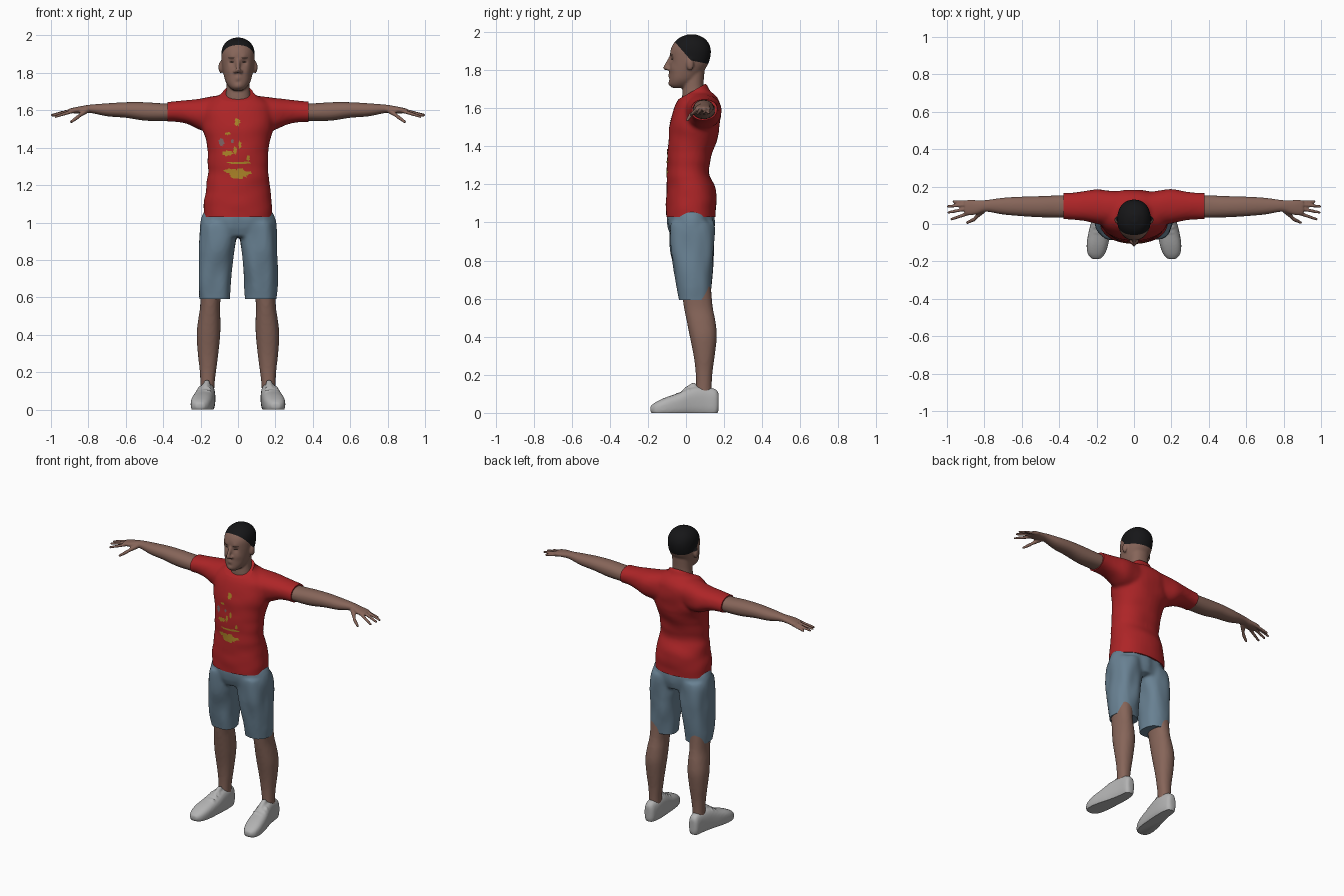
import bpy, bmesh, math, random
from mathutils import Vector, Matrix, noise
from mathutils.bvhtree import BVHTree

random.seed(4)
if "Cube" in bpy.data.objects:
    bpy.data.objects.remove(bpy.data.objects["Cube"])


def material(name, r, g, b):
    mat = bpy.data.materials.new(name)
    mat.use_nodes = True
    mat.diffuse_color = (r, g, b, 1)
    shader = next(n for n in mat.node_tree.nodes if n.type == 'BSDF_PRINCIPLED')
    shader.inputs["Base Color"].default_value = (r, g, b, 1)
    shader.inputs["Roughness"].default_value = 0.8
    return mat


SKIN = material("brown_skin", 0.24, 0.13, 0.10)
HAIR = material("black_hair", 0.008, 0.008, 0.009)
RED = material("red_cotton", 0.42, 0.018, 0.020)
BLUE = material("blue_denim", 0.14, 0.22, 0.29)
WHITE = material("pale_grey_shoe", 0.45, 0.45, 0.45)
YELLOW = material("mustard_print", 0.40, 0.22, 0.02)
GREY = material("grey_print", 0.20, 0.12, 0.12)
DARK = material("dark_eye", 0.03, 0.018, 0.014)


def spline(keys, steps):
    """Smooth Catmull-Rom rows through the key rows."""
    rows = []
    for i in range(len(keys) - 1):
        p, q = keys[i], keys[i + 1]
        o, r = keys[max(i - 1, 0)], keys[min(i + 2, len(keys) - 1)]
        for k in range(steps):
            t = k / steps
            rows.append([b + t / 2 * (c - a + t * (2*a - 5*b + 4*c - d + t * (3*b - a - 3*c + d)))
                         for a, b, c, d in zip(o, p, q, r)])
    return rows + [list(keys[-1])]


def loft(bm, axis, keys, side=1, power=2.2, n=32, steps=4):
    """Closed body through rows of (position, low, high, low, high)."""
    rings = []
    for t, a0, a1, b0, b1 in spline(keys, steps):
        ring = []
        for k in range(n):
            w = math.tau * k / n
            c, s = math.cos(w), math.sin(w)
            a = (a0 + a1) / 2 + (a1 - a0) / 2 * math.copysign(abs(c) ** (2 / power), c)
            b = (b0 + b1) / 2 + (b1 - b0) / 2 * math.copysign(abs(s) ** (2 / power), s)
            x, y, z = {'x': (t, a, b), 'y': (a, t, b), 'z': (a, b, t)}[axis]
            ring.append(bm.verts.new((x * side, y, z)))
        rings.append(ring)
    for lo, hi in zip(rings, rings[1:]):
        for k in range(n):
            bm.faces.new((lo[k], lo[k - 1], hi[k - 1], hi[k]))
    bm.faces.new(rings[0])
    bm.faces.new(rings[-1])


def ball(bm, centre, size):
    bmesh.ops.create_icosphere(bm, subdivisions=2, radius=1,
                               matrix=Matrix.Translation(centre) @ Matrix.Diagonal((*size, 1)))


def tube(bm, p, q, r0, r1, side=1):
    """Tapered finger-like rod from overlapping balls."""
    for k in range(16):
        t = k / 15
        c = Vector(p).lerp(Vector(q), t)
        ball(bm, (c.x * side, c.y, c.z), [r0 + (r1 - r0) * t] * 3)


def fuse(name, bm, mats, voxel, smooth, sculpt=None, cuts=(), seams=(), rule=None):
    """Merge overlapping bodies into one skin, shape it, trim it flat at the cuts."""
    bmesh.ops.recalc_face_normals(bm, faces=bm.faces)
    ob = bpy.data.objects.new(name, bpy.data.meshes.new(name))
    bm.to_mesh(ob.data)
    bm.free()
    bpy.context.scene.collection.objects.link(ob)
    mod = ob.modifiers.new("merge", 'REMESH')
    mod.mode, mod.voxel_size = 'VOXEL', voxel
    mod = ob.modifiers.new("soften", 'SMOOTH')
    mod.factor, mod.iterations = 0.5, smooth
    graph = bpy.context.evaluated_depsgraph_get()
    mesh = bpy.data.meshes.new_from_object(ob.evaluated_get(graph))
    ob.modifiers.clear()
    ob.data = mesh
    mesh.materials.clear()
    for m in mats:
        mesh.materials.append(m)
    bm = bmesh.new()
    bm.from_mesh(mesh)
    if sculpt:
        bm.normal_update()
        moves = [sculpt(v.co, v.normal) for v in bm.verts]
        for v, move in zip(bm.verts, moves):
            v.co += move
    for co, no, trim in [(*c, True) for c in cuts] + [(*s, False) for s in seams]:
        cut = bmesh.ops.bisect_plane(bm, geom=bm.verts[:] + bm.edges[:] + bm.faces[:],
                                     plane_co=co, plane_no=no, clear_outer=trim)
        if trim:
            edges = [e for e in cut["geom_cut"] if isinstance(e, bmesh.types.BMEdge)]
            bmesh.ops.holes_fill(bm, edges=edges, sides=0)
    bmesh.ops.recalc_face_normals(bm, faces=bm.faces)
    for f in bm.faces:
        f.smooth = True
        f.material_index = rule(f.calc_center_median()) if rule else 0
    for e in bm.edges:
        e.smooth = e.calc_face_angle(0) < 0.8
    bm.to_mesh(mesh)
    bm.free()
    return ob


def patches(name, target, mat, shapes, rough=0.0, lift=0.003):
    """Thin painted shapes (x, z, width, height) laid on the front of a body."""
    source = bmesh.new()
    source.from_mesh(target.data)
    tree = BVHTree.FromBMesh(source)
    source.free()
    bm = bmesh.new()
    n = 28
    for x, z, w, h in shapes:
        def place(u, v):
            px, pz = x + u * w / 2, z + v * h / 2
            hit = tree.ray_cast(Vector((px, -1, pz)), Vector((0, 1, 0)))[0]
            return bm.verts.new((px, hit.y - lift, pz))
        edge = [1 - rough * random.random() for _ in range(n)]
        centre, last = place(0, 0), None
        for j in range(1, 6):
            ring = [place(math.cos(math.tau * k / n) * edge[k] * j / 5,
                          math.sin(math.tau * k / n) * edge[k] * j / 5) for k in range(n)]
            for k in range(n):
                if last:
                    bm.faces.new((last[k - 1], ring[k - 1], ring[k], last[k]))
                else:
                    bm.faces.new((centre, ring[k - 1], ring[k]))
            last = ring
    for f in bm.faces:
        f.smooth = True
    mesh = bpy.data.meshes.new(name)
    bm.to_mesh(mesh)
    bm.free()
    mesh.materials.append(mat)
    bpy.context.scene.collection.objects.link(bpy.data.objects.new(name, mesh))


def folds(amount, sx, sy, sz):
    return lambda co, no: no * amount * noise.noise(Vector((co.x * sx, co.y * sy, co.z * sz)))


# Head with neck, nose and ears
bm = bmesh.new()
loft(bm, 'z', [(1.706, -.025, .025, -.07, -.01), (1.722, -.046, .046, -.086, .03),
               (1.75, -.065, .065, -.088, .06), (1.79, -.077, .077, -.086, .09),
               (1.83, -.085, .085, -.084, .115), (1.87, -.089, .089, -.084, .128),
               (1.91, -.089, .089, -.08, .13), (1.945, -.079, .079, -.062, .117),
               (1.972, -.055, .055, -.032, .09), (1.988, -.02, .02, .01, .05)])
loft(bm, 'z', [(1.6, -.08, .08, -.02, .11), (1.67, -.068, .068, -.02, .1),
               (1.72, -.062, .062, -.016, .092), (1.8, -.062, .062, -.01, .098)])
tube(bm, (0, -.08, 1.868), (0, -.108, 1.812), .010, .013)
for s in (-1, 1):
    ball(bm, (s * .014, -.093, 1.807), (.011, .012, .010))
    ball(bm, (s * .092, .022, 1.83), (.013, .02, .034))
features = [(.035, -.08, 1.858, .018, .010), (.035, -.085, 1.884, .018, -.005),
            (0, -.088, 1.772, .016, -.006), (0, -.088, 1.751, .010, .004),
            (0, -.09, 1.73, .02, -.005), (.05, -.07, 1.81, .022, -.004)]


def shape_face(co, no):
    p = Vector((abs(co.x), co.y, co.z))
    return Vector((0, sum(d * math.exp(-((p - Vector((x, y, z))).length / r) ** 2)
                          for x, y, z, r, d in features), 0))


hairline = [(Vector((0, -.06, 1.95)), Vector((0, 1.15, 1))),
            (Vector((0, .03, 1.85)), Vector((0, .2, 1)))]
head = fuse("head", bm, [SKIN, HAIR], .006, 5, shape_face, seams=hairline,
            rule=lambda c: int(all((c - co).dot(no) > 0 for co, no in hairline)))
patches("eyes", head, DARK, [(s * .034, 1.858, .026, .009) for s in (-1, 1)], lift=.002)
patches("eyebrows", head, DARK, [(s * .036, 1.88, .036, .006) for s in (-1, 1)], lift=.002)

# Shirt: torso and both sleeves
bm = bmesh.new()
loft(bm, 'z', [(1.0, -.19, .19, -.105, .155), (1.1, -.182, .182, -.106, .158),
               (1.18, -.172, .172, -.103, .155), (1.26, -.164, .164, -.1, .12),
               (1.35, -.162, .162, -.097, .135), (1.43, -.17, .17, -.094, .16),
               (1.5, -.188, .188, -.087, .177), (1.57, -.195, .195, -.072, .184),
               (1.63, -.18, .18, -.052, .178), (1.668, -.13, .13, -.03, .155),
               (1.69, -.086, .086, -.02, .128), (1.73, -.07, .07, -.01, .108)])
for s in (-1, 1):
    loft(bm, 'x', [(.06, .0, .17, 1.5, 1.685), (.14, -.005, .18, 1.49, 1.676),
                   (.2, .0, .187, 1.495, 1.666), (.27, .016, .175, 1.525, 1.656),
                   (.34, .023, .166, 1.537, 1.648), (.4, .024, .163, 1.537, 1.643)], s)
shirt = fuse("shirt", bm, [RED], .010, 8, folds(.006, 7, 7, 13),
             cuts=[((0, 0, 1.03), (0, 0, -1)), ((.378, 0, 0), (1, 0, 0)),
                   ((-.378, 0, 0), (-1, 0, 0)), ((0, .035, 1.69), (0, -.5, .87))])

# Faded abstract print on the chest
patches("chest_print", shirt, YELLOW,
        [(-.003, 1.537, .038, .05), (-.055, 1.475, .045, .02), (.01, 1.415, .02, .05),
         (-.055, 1.37, .075, .035), (-.015, 1.385, .025, .05), (.055, 1.345, .022, .04),
         (.005, 1.318, .175, .018), (-.04, 1.275, .08, .035), (.01, 1.262, .14, .062)], .45)
patches("chest_print_grey", shirt, GREY, [(-.088, 1.43, .034, .05), (-.03, 1.435, .02, .025)], .35)

# Shorts
bm = bmesh.new()
loft(bm, 'z', [(.925, -.19, .19, -.075, .14), (.97, -.2, .2, -.092, .15),
               (1.02, -.192, .192, -.096, .15), (1.06, -.175, .175, -.09, .14)])
for s in (-1, 1):
    loft(bm, 'z', [(.56, .042, .208, -.032, .122), (.65, .038, .211, -.045, .13),
                   (.8, .028, .208, -.074, .144), (.88, .014, .205, -.085, .15),
                   (.96, .004, .2, -.09, .15), (1.0, .004, .19, -.088, .145)], s, 2.5)
fuse("shorts", bm, [BLUE], .010, 6, folds(.010, 13, 13, 6), cuts=[((0, 0, .592), (0, 0, -1))])

# Lower legs
bm = bmesh.new()
for s in (-1, 1):
    loft(bm, 'z', [(.06, .128, .2, .05, .135), (.14, .125, .201, .053, .135),
                   (.22, .115, .206, .05, .14), (.3, .105, .215, .04, .151),
                   (.4, .095, .221, .02, .162), (.48, .094, .213, .004, .155),
                   (.56, .096, .202, -.012, .14), (.68, .08, .205, -.03, .13)], s)
fuse("lower_legs", bm, [SKIN], .010, 3)

# Arms and hands with spread fingers
bm = bmesh.new()
fingers = [((.875, .06, 1.598), (.975, .026, 1.566), .011),
           ((.885, .083, 1.6), (.991, .062, 1.573), .011),
           ((.885, .104, 1.6), (.994, .094, 1.575), .011),
           ((.865, .118, 1.597), (.963, .12, 1.574), .010),
           ((.81, .072, 1.6), (.855, .025, 1.565), .017),
           ((.855, .025, 1.565), (.892, .007, 1.538), .011)]
for s in (-1, 1):
    loft(bm, 'x', [(.3, .032, .155, 1.545, 1.637), (.4, .034, .153, 1.543, 1.637),
                   (.5, .036, .149, 1.545, 1.643), (.6, .042, .146, 1.56, 1.643),
                   (.7, .051, .14, 1.568, 1.637), (.79, .066, .128, 1.586, 1.63),
                   (.84, .052, .127, 1.584, 1.622), (.88, .047, .13, 1.584, 1.614),
                   (.905, .053, .122, 1.586, 1.608)], s)
    for p, q, r in fingers:
        tube(bm, p, q, r, .008, s)
fuse("arms", bm, [SKIN], .005, 3)

# Shoes with tongue and laces
bm = bmesh.new()
for s in (-1, 1):
    loft(bm, 'y', [(.172, .15, .185, .015, .1), (.155, .132, .2, -.015, .124),
                   (.1, .122, .208, -.02, .138), (.035, .122, .222, -.02, .135),
                   (-.04, .128, .242, -.02, .104), (-.11, .138, .253, -.02, .08),
                   (-.16, .156, .247, -.015, .056), (-.187, .18, .225, .005, .035)], s, 2.7)
    tube(bm, (.172, .0, .118), (.166, .04, .142), .016, .018, s)
    for k in range(3):
        y, z = .012 - k * .028, .127 - k * .012
        tube(bm, (.15, y, z), (.21, y, z - .006), .006, .006, s)
fuse("shoes", bm, [WHITE], .007, 3, cuts=[((0, 0, 0), (0, 0, -1))])
